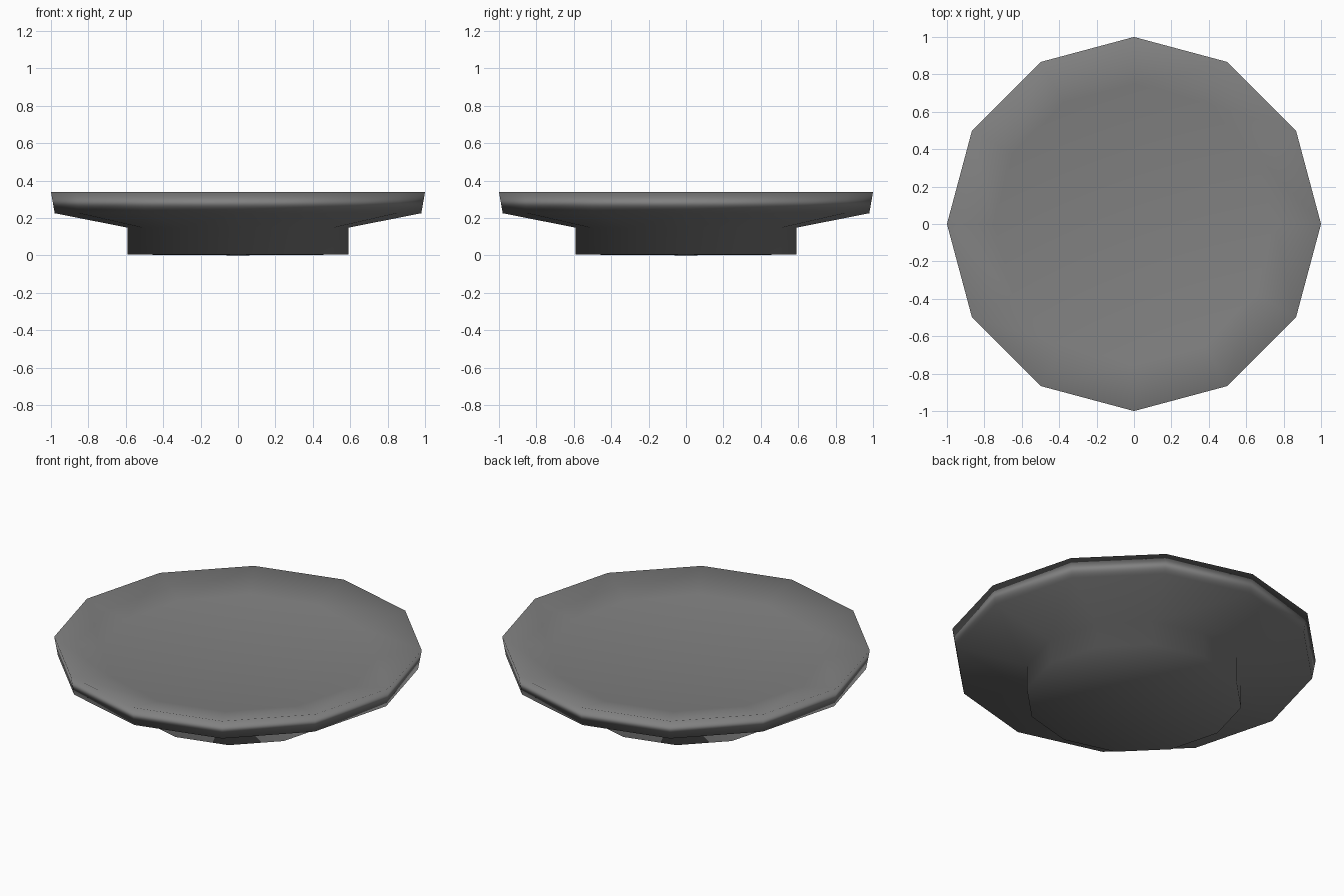
import bpy
import bmesh
from math import cos, sin, pi

cube = bpy.data.objects.get("Cube")
if cube:
    bpy.data.objects.remove(cube)

SIDES = 12

# Plain grey material
grey = bpy.data.materials.new("dark_grey")
grey.use_nodes = True
color = (0.22, 0.22, 0.22, 1)
grey.diffuse_color = color
grey.node_tree.nodes["Principled BSDF"].inputs["Base Color"].default_value = color

# Profile from the underside of the foot to the sunken floor of the plate
profile = [(0.59, 0.004), (0.59, 0.148), (0.98, 0.225), (1, 0.338), (0.75, 0.28)]

bm = bmesh.new()
rings = [[bm.verts.new((r * cos(2 * pi * i / SIDES), r * sin(2 * pi * i / SIDES), z))
          for i in range(SIDES)] for r, z in profile]
foot_centre = bm.verts.new((0, 0, 0))
floor_centre = bm.verts.new((0, 0, 0.275))

for i in range(SIDES):
    j = (i + 1) % SIDES
    # Walls between neighbouring rings
    for low, high in zip(rings, rings[1:]):
        bm.faces.new((low[i], low[j], high[j], high[i]))
    # Foot underside and plate floor
    bm.faces.new((rings[0][j], rings[0][i], foot_centre))
    bm.faces.new((rings[-1][i], rings[-1][j], floor_centre))
for face in bm.faces:
    face.smooth = True

mesh = bpy.data.meshes.new("round_plate")
bm.to_mesh(mesh)
bm.free()
mesh.materials.append(grey)
plate = bpy.data.objects.new("round_plate", mesh)
bpy.context.collection.objects.link(plate)

# Soft shading that favours the broad faces
shading = plate.modifiers.new("soft_shading", 'WEIGHTED_NORMAL')
shading.mode = 'FACE_AREA'
